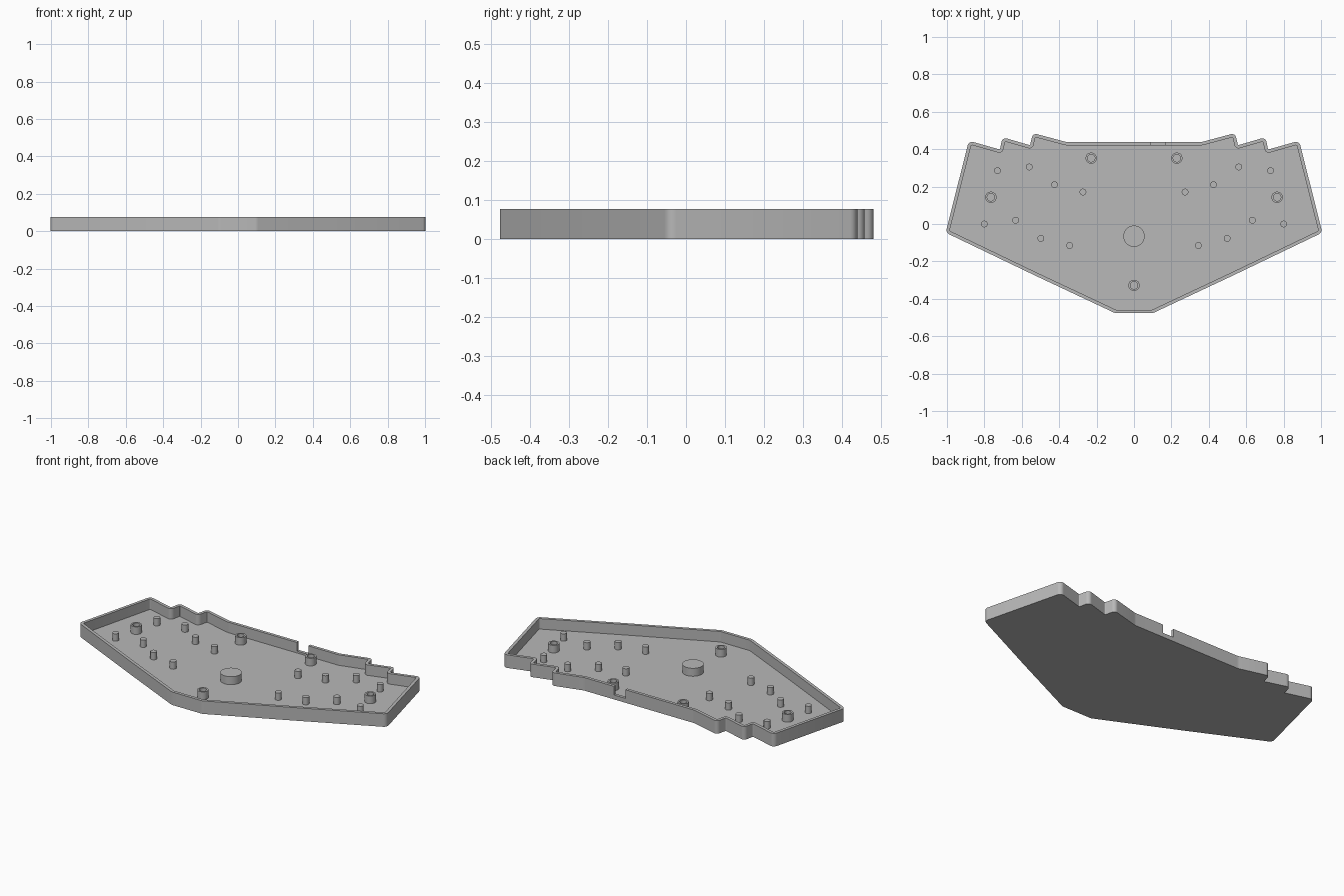
import bpy
import bmesh
import math
from mathutils import Vector

HEIGHT, FLOOR, WALL = 0.077, 0.015, 0.018

cube = bpy.data.objects.get("Cube")
if cube:
    bpy.data.objects.remove(cube)

grey = bpy.data.materials.new("plain grey")
grey.use_nodes = True
grey.diffuse_color = (0.48, 0.48, 0.48, 1)
grey.node_tree.nodes["Principled BSDF"].inputs["Base Color"].default_value = grey.diffuse_color


def finish(name, bm):
    bmesh.ops.recalc_face_normals(bm, faces=bm.faces)
    mesh = bpy.data.meshes.new(name)
    bm.to_mesh(mesh)
    bm.free()
    mesh.materials.append(grey)
    obj = bpy.data.objects.new(name, mesh)
    bpy.context.collection.objects.link(obj)
    return obj


def smooth(obj):
    bpy.ops.object.select_all(action="DESELECT")
    obj.select_set(True)
    bpy.context.view_layer.objects.active = obj
    bpy.ops.object.shade_smooth_by_angle(angle=math.radians(30))


def rounded(corners, inset, steps=6):
    """Inset an anticlockwise outline and round each corner concentrically."""
    points = []
    for i, (x, y, radius) in enumerate(corners):
        here = Vector((x, y))
        before = (here - Vector(corners[i - 1][:2])).normalized()
        after = (Vector(corners[(i + 1) % len(corners)][:2]) - here).normalized()
        turn = math.atan2(before.cross(after), before.dot(after))
        side = math.copysign(1, turn)
        n1, n2 = Vector((-before.y, before.x)), Vector((-after.y, after.x))
        mid = (n1 + n2).normalized() / math.cos(turn / 2)
        centre = here + mid * radius * side
        r = max(radius - inset * side, 0.001)
        start = math.atan2(-n1.y * side, -n1.x * side)
        for k in range(steps + 1):
            a = start + turn * k / steps
            points.append(centre + r * Vector((math.cos(a), math.sin(a))))
    return points


# Tray outline: right half by corner (x, y, radius), then mirrored
half = [(0.10, -0.477, 0.04), (0.53, -0.275, 0.3), (1.007, -0.046, 0.026),
        (0.883, 0.445, 0.024), (0.717, 0.398, 0.005), (0.703, 0.464, 0.022),
        (0.556, 0.421, 0.005), (0.54, 0.486, 0.022), (0.36, 0.438, 0.06)]
outline = half + [(-x, y, r) for x, y, r in reversed(half)]
outer, inner = rounded(outline, 0), rounded(outline, WALL)

# Tray with floor and raised rim
bm = bmesh.new()
rings = [[bm.verts.new((p.x, p.y, z)) for p in loop]
         for loop, z in ((outer, 0), (outer, HEIGHT), (inner, HEIGHT), (inner, FLOOR))]
for low, high in zip(rings, rings[1:]):
    for i in range(len(low)):
        bm.faces.new((low[i - 1], low[i], high[i], high[i - 1]))
bm.faces.new(rings[0])
bm.faces.new(rings[-1])
tray = finish("tray", bm)

# Cable notch through the back wall
bm = bmesh.new()
bmesh.ops.create_cube(bm, size=1)
bmesh.ops.scale(bm, vec=(0.075, 0.08, 0.1), verts=bm.verts)
bmesh.ops.translate(bm, vec=(0.128, 0.43, 0.076), verts=bm.verts)
cutter = finish("notch_cutter", bm)
cutter.hide_render = True
cut = tray.modifiers.new("cable_notch", "BOOLEAN")
cut.operation, cut.solver, cut.object = "DIFFERENCE", "EXACT", cutter
bpy.context.view_layer.objects.active = tray
bpy.ops.object.modifier_apply(modifier=cut.name)
bpy.data.objects.remove(cutter)
smooth(tray)


def post(name, x, y, radius, top, hole=0, sides=32):
    """Turn a cylinder standing on the floor, with an optional blind hole."""
    profile = [(radius, FLOOR - 0.003), (radius, top)]
    if hole:
        profile += [(hole, top), (hole, FLOOR + 0.001)]
    bm = bmesh.new()
    loops = []
    for r, z in profile:
        angles = [math.tau * i / sides for i in range(sides)]
        loops.append([bm.verts.new((x + r * math.cos(a), y + r * math.sin(a), z)) for a in angles])
    for low, high in zip(loops, loops[1:]):
        for i in range(sides):
            bm.faces.new((low[i - 1], low[i], high[i], high[i - 1]))
    bm.faces.new(loops[0])
    bm.faces.new(loops[-1])
    smooth(finish(name, bm))


# Support pins and screw bosses on both sides
pins = [(0.56, 0.305), (0.73, 0.285), (0.425, 0.21), (0.273, 0.171),
        (0.633, 0.02), (0.80, 0.0), (0.498, -0.077), (0.344, -0.115)]
for label, s in (("left", 1), ("right", -1)):
    for i, (x, y) in enumerate(pins):
        post(f"{label}_support_pin_{i + 1}", s * x, y, 0.018, 0.058)
    post(f"{label}_back_screw_boss", s * 0.229, 0.352, 0.03, 0.06, hole=0.02)
    post(f"{label}_side_screw_boss", s * 0.765, 0.143, 0.03, 0.06, hole=0.02)

# Front boss and central support disc
post("front_screw_boss", 0, -0.328, 0.03, 0.06, hole=0.02)
post("centre_support_disc", 0, -0.065, 0.057, 0.062, sides=48)
